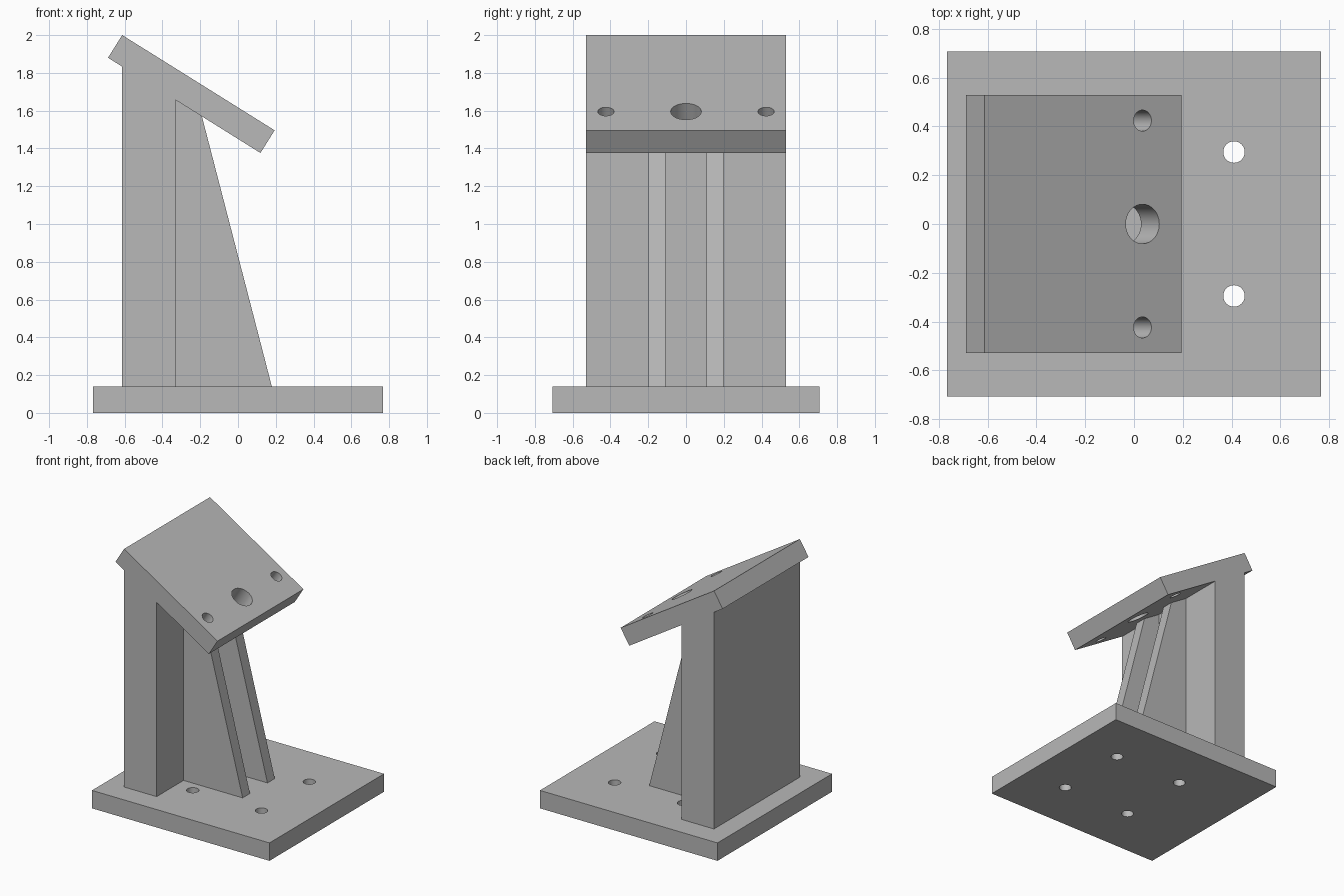
import bpy
import bmesh
from math import atan2
from mathutils import Matrix, Vector

cube = bpy.data.objects.get("Cube")
if cube:
    bpy.data.objects.remove(cube, do_unlink=True)

grey = bpy.data.materials.new("plain grey")
grey.use_nodes = True
colour = (0.48, 0.48, 0.48, 1)
grey.diffuse_color = colour
grey.node_tree.nodes["Principled BSDF"].inputs["Base Color"].default_value = colour


def make_object(name, bm):
    bmesh.ops.recalc_face_normals(bm, faces=bm.faces)
    mesh = bpy.data.meshes.new(name)
    bm.to_mesh(mesh)
    bm.free()
    mesh.materials.append(grey)
    obj = bpy.data.objects.new(name, mesh)
    bpy.context.collection.objects.link(obj)
    return obj


def extrude_profile(name, points, y0, y1):
    """Side profile in x and z, extruded along y."""
    bm = bmesh.new()
    face = bm.faces.new([bm.verts.new((x, y0, z)) for x, z in points])
    grown = bmesh.ops.extrude_face_region(bm, geom=[face])["geom"]
    verts = [v for v in grown if isinstance(v, bmesh.types.BMVert)]
    bmesh.ops.translate(bm, verts=verts, vec=(0, y1 - y0, 0))
    return make_object(name, bm)


def drill(obj, holes, tilt=0):
    """Cut round holes, given as (centre, radius), through a part."""
    bm = bmesh.new()
    for centre, radius in holes:
        matrix = Matrix.Translation(centre) @ Matrix.Rotation(tilt, 4, "Y")
        bmesh.ops.create_cone(bm, cap_ends=True, segments=48, radius1=radius,
                              radius2=radius, depth=0.4, matrix=matrix)
    cutter = make_object("hole_cutter", bm)
    cutter.hide_render = True
    mod = obj.modifiers.new("holes", "BOOLEAN")
    mod.operation = "DIFFERENCE"
    mod.solver = "EXACT"
    mod.object = cutter
    bpy.ops.object.select_all(action="DESELECT")
    bpy.context.view_layer.objects.active = obj
    obj.select_set(True)
    bpy.ops.object.modifier_apply(modifier=mod.name)
    bpy.data.objects.remove(cutter, do_unlink=True)
    bpy.ops.object.shade_smooth_by_angle()


BASE_TOP = 0.14
HALF_WIDTH = 0.53

# Base plate with four mounting holes
base = extrude_profile("base_plate", [(-0.767, 0), (0.767, 0), (0.767, BASE_TOP),
                                      (-0.767, BASE_TOP)], -0.707, 0.707)
drill(base, [(Vector((x, y, BASE_TOP / 2)), 0.044)
             for x in (-0.185, 0.41) for y in (-0.295, 0.295)])

# Sloping top plate with one large hole between two small ones
high, low = Vector((-0.613, 2.0)), Vector((0.194, 1.496))
drop = Vector((-0.075, -0.12))
plate = extrude_profile("sloping_plate", [high, low, low + drop, high + drop],
                        -HALF_WIDTH, HALF_WIDTH)
slope = (low.y - high.y) / (low.x - high.x)
hole_z = high.y + slope * (0.035 - high.x)
drill(plate, [(Vector((0.035, y, hole_z)), radius)
              for y, radius in ((-0.424, 0.043), (0, 0.081), (0.424, 0.043))],
      tilt=-atan2(slope, 1))


def underside(x):
    return high.y + drop.y + slope * (x - high.x - drop.x)


# Upright column whose top meets the sloping plate
back, front = -0.613, -0.332
extrude_profile("column", [(back, BASE_TOP), (front, BASE_TOP),
                           (front, underside(front)), (back, underside(back))],
                -HALF_WIDTH, HALF_WIDTH)

# Pair of tapered ribs bracing the column
for side, name in ((-1, "right_rib"), (1, "left_rib")):
    extrude_profile(name, [(front, BASE_TOP), (0.179, BASE_TOP),
                           (-0.191, underside(-0.191)), (front, underside(front))],
                    side * 0.108, side * 0.198)
